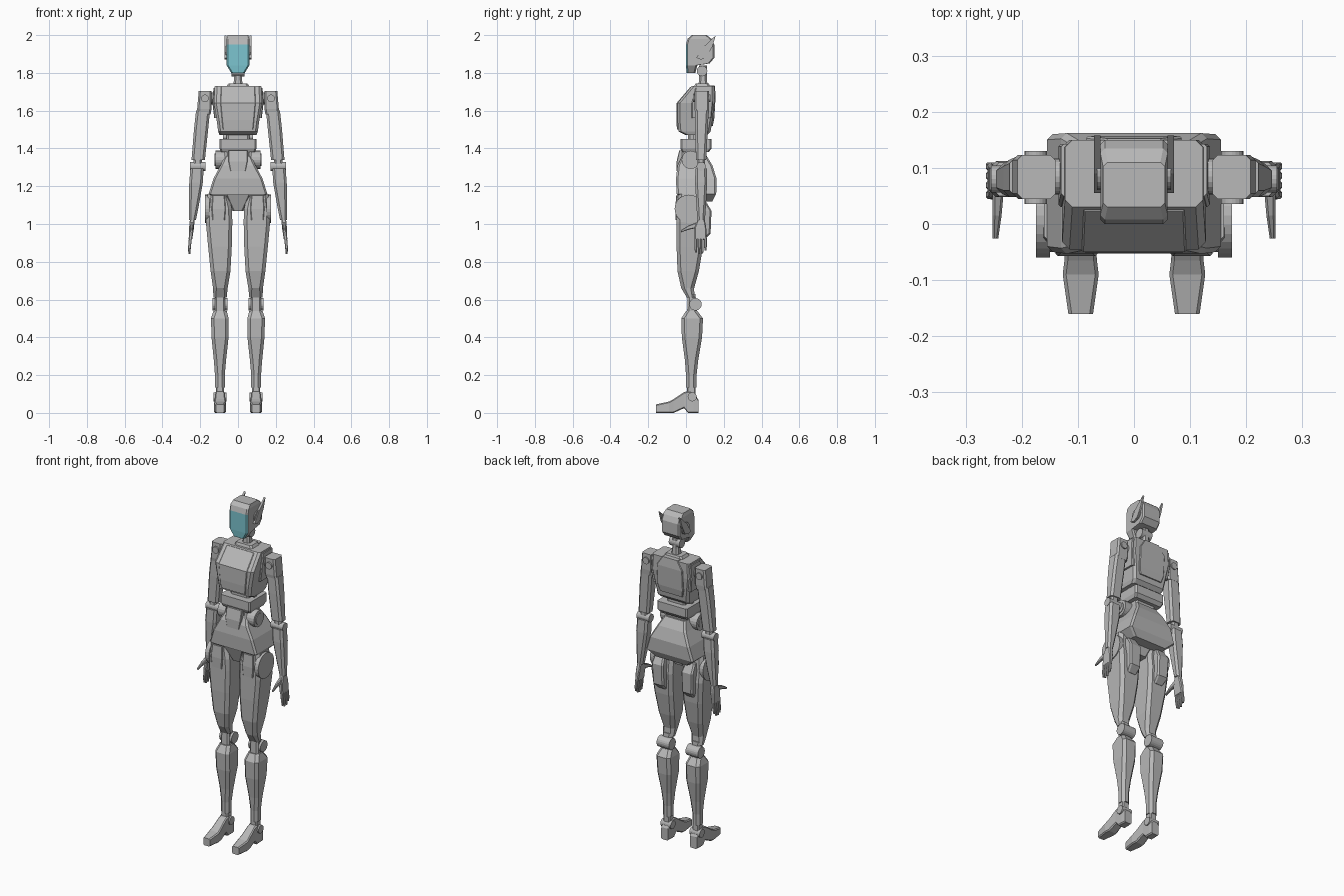
import bpy, bmesh
from mathutils import Matrix, Vector

default_cube = bpy.data.objects.get("Cube")
if default_cube:
    bpy.data.objects.remove(default_cube, do_unlink=True)

UNIT = 0.01  # all part sizes below are in hundredths


def material(name, colour):
    mat = bpy.data.materials.new(name)
    mat.use_nodes = True
    mat.diffuse_color = (*colour, 1)
    mat.node_tree.nodes["Principled BSDF"].inputs["Base Color"].default_value = (*colour, 1)
    return mat


grey = material("light grey shell", (0.48, 0.48, 0.48))
cyan = material("cyan visor", (0.2, 0.56, 0.63))


def finish(name, bm, mirror):
    """Turn a bmesh into an object, optionally mirrored to the other side."""
    bmesh.ops.recalc_face_normals(bm, faces=bm.faces)
    bmesh.ops.scale(bm, vec=Vector((UNIT, UNIT, UNIT)), verts=bm.verts)
    mesh = bpy.data.meshes.new(name)
    bm.to_mesh(mesh)
    bm.free()
    mesh.materials.append(grey)
    obj = bpy.data.objects.new(name, mesh)
    bpy.context.collection.objects.link(obj)
    if mirror:
        obj.modifiers.new("other side", "MIRROR").use_axis[0] = True
    return obj


def loft(name, rings, cut=1.0, axis="z", mirror=True):
    """Join chamfered rectangles (position, x0, x1, low, high) stacked along z or y."""
    bm = bmesh.new()
    loops = []
    for t, x0, x1, a, b in rings:
        c = min(cut, (x1 - x0) * 0.3, (b - a) * 0.3)
        outline = [(x0 + c, a), (x1 - c, a), (x1, a + c), (x1, b - c),
                   (x1 - c, b), (x0 + c, b), (x0, b - c), (x0, a + c)]
        loops.append([bm.verts.new((x, s, t) if axis == "z" else (x, t, s)) for x, s in outline])
    for lower, upper in zip(loops, loops[1:]):
        for i in range(len(lower)):
            j = (i + 1) % len(lower)
            bm.faces.new((lower[i], lower[j], upper[j], upper[i]))
    bm.faces.new(loops[0])
    bm.faces.new(loops[-1])
    return finish(name, bm, mirror)


def body(name, rings, cut=1.0):
    """Centred loft: rings are (z, half width, front, back)."""
    return loft(name, [(z, -w, w, a, b) for z, w, a, b in rings], cut, mirror=False)


def drum(name, start, end, radius, mirror=True, sides=20):
    """Cylinder between two points."""
    start, end = Vector(start), Vector(end)
    span = end - start
    turn = span.to_track_quat("Z", "Y").to_matrix().to_4x4()
    bm = bmesh.new()
    bmesh.ops.create_cone(bm, cap_ends=True, segments=sides, radius1=radius, radius2=radius,
                          depth=span.length, matrix=Matrix.Translation((start + end) / 2) @ turn)
    return finish(name, bm, mirror)


def slab(name, profile, x0, x1):
    """Side profile of (y, z) points extruded across x and mirrored."""
    bm = bmesh.new()
    face = bm.faces.new([bm.verts.new((x0, y, z)) for y, z in profile])
    grown = bmesh.ops.extrude_face_region(bm, geom=[face])["geom"]
    moved = [v for v in grown if isinstance(v, bmesh.types.BMVert)]
    bmesh.ops.translate(bm, vec=(x1 - x0, 0, 0), verts=moved)
    return finish(name, bm, True)


# Head with the visor coloured on its forward faces
head = body("head", [(180, 3.6, 0.3, 5), (184, 6, 0, 6), (185, 6, 0, 12.5), (188, 6, 0, 15),
                     (195, 6, 0, 15), (198, 6, 0.8, 13.5), (200, 5.5, 3, 11)], cut=0.8)
head.data.materials.append(cyan)
for face in head.data.polygons:
    if face.normal.y < -0.5 and face.center.z < 195 * UNIT:
        face.material_index = 1
drum("ear_disc", (5.8, 9.5, 191), (6.6, 9.5, 191), 3.4)
slab("ear_horn", [(5.5, 188), (9, 193.5), (15.8, 199.9), (14, 194), (11, 188.5), (8, 187)], 6, 7.1)

# Neck
drum("neck_hinge", (-3.5, 8.5, 181), (3.5, 8.5, 181), 2.8, mirror=False)
body("neck_column", [(172, 2.6, 6.5, 11.5), (178, 2, 7, 11), (184, 2, 7, 11)])
body("neck_collar", [(172, 6.5, 4, 13), (174.5, 5, 5, 12)])

# Chest
body("chest", [(147, 9.8, 0, 11), (149, 10.5, -4, 13), (155, 11.3, -4.5, 14),
               (164, 12.8, -4.5, 15), (173, 12.3, 3, 15)], cut=1.3)
body("chest_panel", [(150, 8, -4.8, 0), (155, 8.5, -5.1, 0), (164, 9.3, -5, 4), (172.4, 9, 2.2, 8)], cut=0.3)
body("back_panel", [(152, 7.5, 10, 14.2), (156, 8.5, 10, 15), (168, 8.5, 10, 15.7), (173.4, 5, 10, 15.2)], cut=0.4)
loft("chest_side_block", [(156, 10, 12.6, 3, 13.5), (164, 11, 13.5, 3, 14.3), (172, 10.5, 13, 5, 14.3)], cut=0.5)

# Waist
body("spine_joint", [(143, 6, 1, 10), (149, 6, 1, 10)])
drum("spine_hinge", (-8, 5, 146), (8, 5, 146), 1.4, mirror=False)
body("abdomen", [(138, 9, -2, 12), (140, 9.8, -3, 13.5), (145, 9.8, -3, 13.5)], cut=0.8)
body("lower_waist", [(130, 7, -2.5, 10), (139, 6.5, -2, 10)])
body("belly_tab", [(128, 4, -5, 0), (133, 5, -5, 0), (139, 5, -3.6, 0)], cut=0.3)
drum("waist_hinge", (7, 2.5, 134), (12, 2.5, 134), 4.8)
drum("waist_hinge_cap", (12, 2.5, 134), (12.4, 2.5, 134), 3.2)

# Pelvis
body("pelvis", [(112, 11, -2, 14), (116, 15.5, -5, 16), (124, 13, -5.3, 16.2), (131, 9.3, -4.5, 14), (136, 7, -2, 11)])
body("crotch", [(107, 3, -1.5, 7), (116, 7, -4.8, 9)])

# Thighs and hip joints
loft("thigh", [(116, 5, 16, -4, 8), (108, 3.2, 16.8, -5, 9), (101, 3, 17, -5, 10), (88, 3.3, 15.8, -5, 9),
               (75, 4, 14.5, -4.5, 6.8), (66, 5.5, 13.2, -2.5, 4.3), (61, 6, 13, 0.5, 4.5)], cut=1.8)
drum("hip_disc", (15, 1.5, 108), (17.5, 1.5, 108), 7.5, sides=28)
loft("hip_front_bracket", [(102, 7, 13.5, -5.5, 0), (108, 6.5, 14, -5.7, 0), (115, 7, 13.5, -5.2, 0)], cut=0.4)
loft("hip_rear_block", [(91.5, 6.5, 12, 5, 9.5), (95, 6, 13, 5, 13), (107, 6, 13.5, 5, 13.5), (112, 7, 13, 5, 10.5)], cut=0.8)

# Knees and calves
drum("knee_hinge", (5.5, 5, 57.5), (13.6, 5, 57.5), 3.3)
loft("knee_link", [(51, 6.8, 12.3, 0.5, 6), (63, 6.8, 12.3, 1, 5)])
loft("calf", [(54, 6, 13, 0, 6), (50, 5, 14.3, -2.5, 9), (40, 5, 14, -2.2, 8.5),
              (28, 6.3, 12.8, -0.6, 6.5), (20, 7, 12.2, 0, 5.6), (13.5, 7, 12.2, 0, 5.6)], cut=1.6)

# Feet
drum("ankle_hinge", (6.2, 3.3, 8.5), (12.9, 3.3, 8.5), 2.4)
loft("ankle_link", [(6, 7.5, 11.7, 0.5, 5), (15, 7.5, 11.7, 0.5, 5)], cut=0.6)
loft("foot", [(-16, 7.3, 11.7, 0, 4.5), (-9, 6.3, 12.7, 0, 6), (-6.5, 6.6, 12.4, 0, 7.3), (-1, 7, 12, 2.5, 11),
              (1, 7, 12, 0, 11.5), (4, 7, 12, 0, 11), (6.5, 7.2, 11.8, 0, 7)], cut=0.6, axis="y")

# Shoulders and upper arms
drum("shoulder_axle", (11, 8.5, 166.5), (15, 8.5, 166.5), 3.2)
drum("shoulder_pivot", (17.5, 3.6, 166.5), (17.5, 13, 166.5), 2)
loft("shoulder", [(158, 14.5, 21.8, 5, 12), (161, 14, 21.6, 4.5, 12.3), (170.5, 14, 20.8, 4.5, 12.3)], cut=0.9)
loft("upper_arm", [(134, 17.5, 24.6, 5.3, 10.7), (150, 15.8, 23.3, 4.8, 11.5), (160, 14.8, 22.2, 4.8, 12)], cut=1.2)

# Elbows and forearms
drum("elbow_hinge", (17.3, 8, 130.5), (25.5, 8, 130.5), 2.4)
loft("elbow_link", [(125, 19.2, 23.8, 6, 10), (138, 19, 23.5, 6, 10)])
loft("forearm", [(129.5, 18.2, 25.2, 5, 11), (122, 18.6, 25.8, 4.8, 11.2),
                 (110, 20.7, 26, 5.5, 10.6), (102, 22.3, 26, 6, 10)], cut=1.2)

# Hands
loft("palm", [(102, 23, 25.5, 6, 10), (98, 23.3, 25.9, 4.5, 10.7), (92, 24.2, 26.1, 4.4, 11)], cut=0.5)
for i, tip in enumerate((85, 84, 84.3, 86)):
    y = 4.5 + 1.7 * i
    loft(f"finger_{i + 1}", [(92.5, 24.4, 26, y, y + 1.4), (88, 24.9, 26.4, y, y + 1.4),
                             (tip, 25.3, 26.3, y + 0.2, y + 1.2)], cut=0.3)
loft("thumb", [(6, 23.2, 25.2, 98, 101), (1.5, 23.6, 25.2, 97, 99.3), (-2.6, 24.2, 25.2, 95.6, 96.8)], cut=0.4, axis="y")
